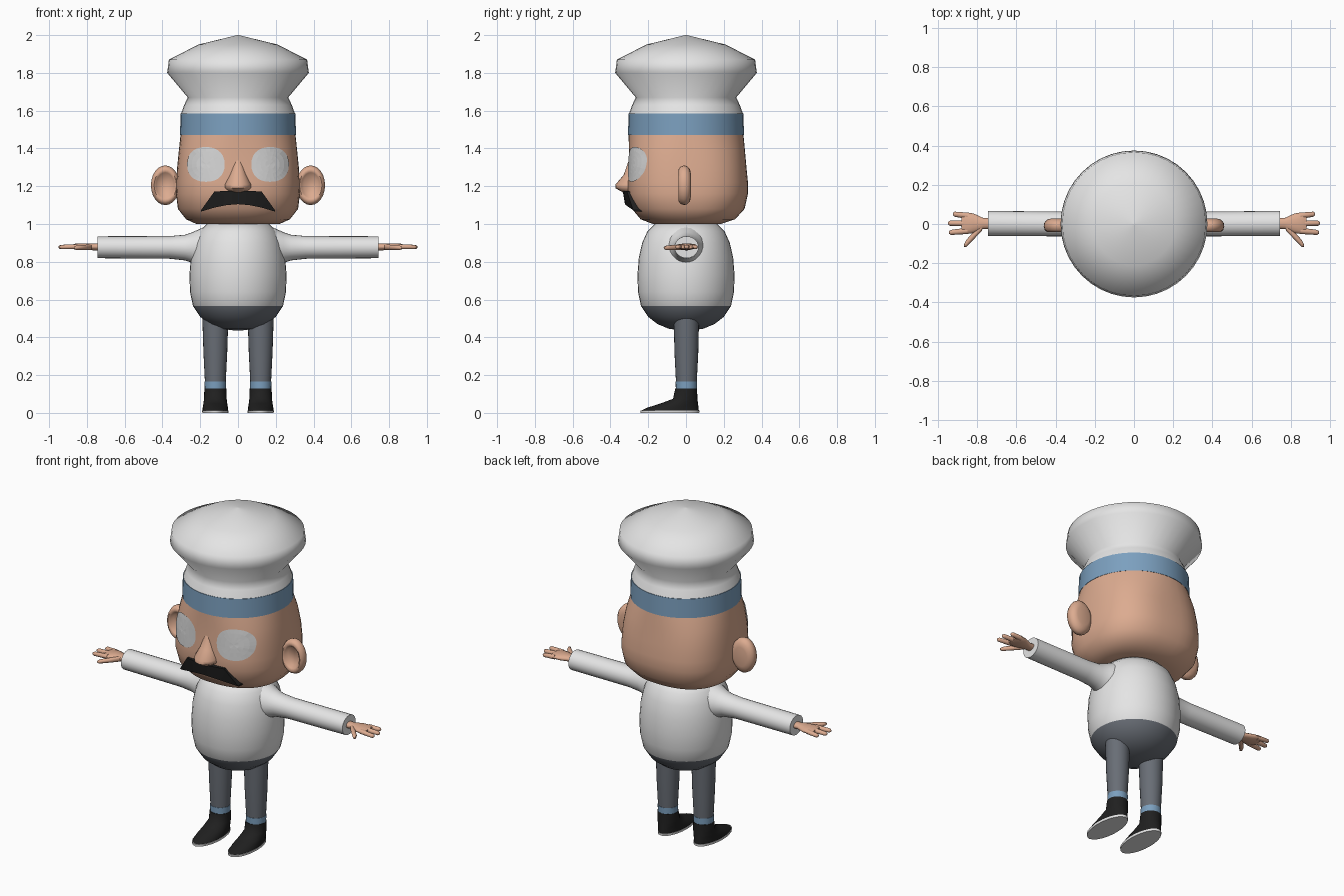
import bpy, bmesh, math
from mathutils import Vector
from mathutils.bvhtree import BVHTree

if "Cube" in bpy.data.objects:
    bpy.data.objects.remove(bpy.data.objects["Cube"])


def material(name, rgb):
    m = bpy.data.materials.new(name)
    m.diffuse_color = (*rgb, 1)
    m.use_nodes = True
    m.node_tree.nodes["Principled BSDF"].inputs["Base Color"].default_value = m.diffuse_color
    return m


WHITE = material("cloth white", (0.78, 0.78, 0.78))
EYE = material("eye grey", (0.66, 0.66, 0.66))
SKIN = material("skin", (0.72, 0.41, 0.28))
BLUE = material("band blue", (0.20, 0.35, 0.52))
SLATE = material("trouser slate", (0.14, 0.155, 0.18))
BLACK = material("black", (0.014, 0.014, 0.014))

AXES = {'z': lambda u, v, w: (u, v, w),
        'x': lambda u, v, w: (w, u, v),
        'y': lambda u, v, w: (u, w, v)}


def finish(name, bm, mats, angle=60):
    bmesh.ops.recalc_face_normals(bm, faces=bm.faces[:])
    me = bpy.data.meshes.new(name)
    bm.to_mesh(me)
    bm.free()
    ob = bpy.data.objects.new(name, me)
    bpy.context.collection.objects.link(ob)
    for m in mats:
        me.materials.append(m)
    bpy.ops.object.select_all(action='DESELECT')
    ob.select_set(True)
    bpy.context.view_layer.objects.active = ob
    bpy.ops.object.shade_smooth_by_angle(angle=math.radians(angle))
    return ob


def loft(name, rings, mats, axis='z', seg=32, side=1, angle=60, rule=None):
    """Skin over rings (u, v, w, radius u, radius v[, roundness power])."""
    bm = bmesh.new()
    loops = []
    for r in rings:
        u, v, w, ru, rv = r[:5]
        p = 2 / (r[5] if len(r) > 5 else 2)
        loop = []
        for i in range(seg):
            a = 2 * math.pi * i / seg
            c, s = math.cos(a), math.sin(a)
            co = Vector(AXES[axis](u + ru * math.copysign(abs(c) ** p, c),
                                   v + rv * math.copysign(abs(s) ** p, s), w))
            co.x *= side
            loop.append(bm.verts.new(co))
        loops.append(loop)
    for a, b in zip(loops, loops[1:]):
        for i in range(seg):
            j = (i + 1) % seg
            bm.faces.new((a[i], a[j], b[j], b[i]))
    for loop in (loops[0], loops[-1]):
        bm.faces.new(loop)
    if rule:
        for f in bm.faces:
            f.material_index = rule(f.calc_center_median())
    return finish(name, bm, mats, angle)


def turned(profile):
    return [(0, 0, z, r, r) for r, z in profile]


# Hat crown and its band
loft("hat_crown", turned([(0.303, 1.58), (0.285, 1.63), (0.266, 1.67), (0.375, 1.80),
                          (0.366, 1.87), (0.21, 1.95), (0.004, 2.0)]), [WHITE], seg=40, angle=75)
loft("hat_band", turned([(0.307, 1.47), (0.304, 1.585)]), [BLUE], seg=40)

# Head: rounded-square sections
head = loft("head", [(0, 0.005, 1.0, 0.22, 0.18, 2.2), (0, 0.01, 1.025, 0.275, 0.25, 2.4),
                     (0, 0.012, 1.08, 0.318, 0.298, 2.5), (0, 0.01, 1.16, 0.328, 0.318, 2.6),
                     (0, 0.01, 1.22, 0.327, 0.318, 2.6), (0, 0.008, 1.3, 0.322, 0.312, 2.6),
                     (0, 0.005, 1.39, 0.313, 0.307, 2.4), (0, 0, 1.475, 0.304, 0.304, 2)],
            [SKIN], seg=48)

# Nose
loft("nose", [(0, -0.29, 1.34, 0.015, 0.012), (0, -0.29, 1.26, 0.045, 0.04),
              (0, -0.29, 1.21, 0.07, 0.083), (0, -0.29, 1.19, 0.07, 0.084),
              (0, -0.29, 1.165, 0.04, 0.04)], [SKIN], seg=20)

# Eyes: thin discs laid on the head
tree = BVHTree.FromPolygons([v.co for v in head.data.vertices],
                            [tuple(p.vertices) for p in head.data.polygons])


def on_head(x, z):
    hit = tree.ray_cast(Vector((x, -2, z)), Vector((0, 1, 0)))
    return hit[0] + hit[1] * 0.005 * (1 if hit[1].y < 0 else -1)


for side, tag in ((1, "left"), (-1, "right")):
    bm = bmesh.new()
    cx, cz, n = 0.168 * side, 1.315, 28
    mid = bm.verts.new(on_head(cx, cz))
    prev = None
    for k in range(1, 5):
        ring = []
        for i in range(n):
            c, s = math.cos(2 * math.pi * i / n), math.sin(2 * math.pi * i / n)
            x = cx + 0.098 * k / 4 * math.copysign(abs(c) ** 0.88, c)
            z = cz + 0.092 * k / 4 * math.copysign(abs(s) ** 0.88, s)
            ring.append(bm.verts.new(on_head(x, z)))
        for i in range(n):
            j = (i + 1) % n
            bm.faces.new((prev[i], prev[j], ring[j], ring[i]) if prev else (mid, ring[i], ring[j]))
        prev = ring
    bmesh.ops.recalc_face_normals(bm, faces=bm.faces[:])
    if sum((f.normal.y for f in bm.faces)) > 0:
        bmesh.ops.reverse_faces(bm, faces=bm.faces[:])
    me = bpy.data.meshes.new(tag + "_eye")
    bm.to_mesh(me)
    bm.free()
    me.materials.append(EYE)
    bpy.context.collection.objects.link(bpy.data.objects.new(tag + "_eye", me))

# Moustache: columns (x, bottom, top) curved round the face
half = [(0.0, 1.105, 1.175), (0.06, 1.10, 1.175), (0.125, 1.087, 1.172), (0.195, 1.066, 1.074)]
columns = [(-x, b, t) for x, b, t in half[:0:-1]] + half
bm = bmesh.new()
loops = []
for x, b, t in columns:
    y = -0.335 + 1.45 * x * x
    loops.append([bm.verts.new(c) for c in ((x, y + 0.012, b), (x, y, t),
                                            (x, y + 0.09, t), (x, y + 0.09, b))])
for a, b in zip(loops, loops[1:]):
    for i in range(4):
        j = (i + 1) % 4
        bm.faces.new((a[i], a[j], b[j], b[i]))
bm.faces.new(loops[0])
bm.faces.new(loops[-1])
finish("moustache", bm, [BLACK], 30)

# Torso: shirt above, trouser seat below
loft("torso", turned([(0.01, 0.435), (0.09, 0.445), (0.15, 0.47), (0.2, 0.508), (0.238, 0.565),
                      (0.254, 0.64), (0.257, 0.73), (0.25, 0.82), (0.232, 0.90), (0.205, 0.96),
                      (0.165, 1.0), (0.08, 1.01)]),
     [WHITE, SLATE], seg=40, rule=lambda c: int(c.z < 0.565))

for side, tag in ((1, "left_"), (-1, "right_")):
    # Ear with a hollow at the front
    loft(tag + "ear", [(0.385, 1.205, y, 0.076 * s, 0.105 * s) for y, s in
                       ((0.027, 0.55), (0.021, 0.8), (0.005, 0.97), (-0.012, 1), (-0.032, 0.92),
                        (-0.04, 0.78), (-0.034, 0.64), (-0.016, 0.5))],
         [SKIN], 'y', 24, side)
    # Sleeve, flaring into the shoulder
    loft(tag + "sleeve", [(0, 0.875, 0.14, 0.12, 0.125), (0, 0.875, 0.20, 0.098, 0.10),
                          (0, 0.875, 0.24, 0.08, 0.082), (0, 0.875, 0.28, 0.067, 0.068),
                          (0, 0.876, 0.36, 0.063, 0.06), (0.003, 0.877, 0.745, 0.064, 0.058)],
         [WHITE], 'x', 24, side)
    # Hand
    loft(tag + "palm", [(0.003, 0.879, 0.73, 0.027, 0.019), (0.003, 0.879, 0.77, 0.028, 0.018),
                        (0.004, 0.88, 0.82, 0.05, 0.018), (0.004, 0.88, 0.86, 0.056, 0.016),
                        (0.004, 0.88, 0.88, 0.05, 0.01)], [SKIN], 'x', 16, side)
    for i, (y0, y1, tip) in enumerate(((0.042, 0.05, 0.925), (0.003, 0.004, 0.95),
                                       (-0.035, -0.043, 0.945))):
        loft(tag + "finger_%d" % (i + 1),
             [(y0, 0.88, 0.85, 0.016, 0.014), (y1, 0.878, tip - 0.01, 0.013, 0.012),
              (y1, 0.878, tip, 0.006, 0.006)], [SKIN], 'x', 10, side)
    loft(tag + "thumb", [(-0.012, 0.878, 0.775, 0.02, 0.015), (-0.055, 0.876, 0.815, 0.02, 0.014),
                         (-0.1, 0.874, 0.857, 0.018, 0.012), (-0.11, 0.874, 0.868, 0.006, 0.006)],
         [SKIN], 'x', 10, side)
    # Leg, sock, shoe and sole
    X = 0.12
    loft(tag + "trouser_leg", [(X, 0.002, 0.162, 0.055, 0.055), (X, 0.002, 0.32, 0.063, 0.063),
                               (X, 0.002, 0.54, 0.07, 0.068)], [SLATE], 'z', 24, side)
    loft(tag + "sock", [(X, 0.002, 0.125, 0.056, 0.056), (X, 0.002, 0.167, 0.057, 0.057)],
         [BLUE], 'z', 24, side)
    loft(tag + "shoe", [(X, -0.085, 0.012, 0.068, 0.153), (X, -0.072, 0.026, 0.067, 0.138),
                        (X, -0.035, 0.05, 0.063, 0.099), (X, -0.004, 0.075, 0.06, 0.064),
                        (X, 0.001, 0.13, 0.058, 0.058)], [BLACK], 'z', 24, side)
    loft(tag + "sole", [(X, -0.085, 0.0, 0.069, 0.155), (X, -0.085, 0.013, 0.07, 0.156)],
         [WHITE], 'z', 24, side)
